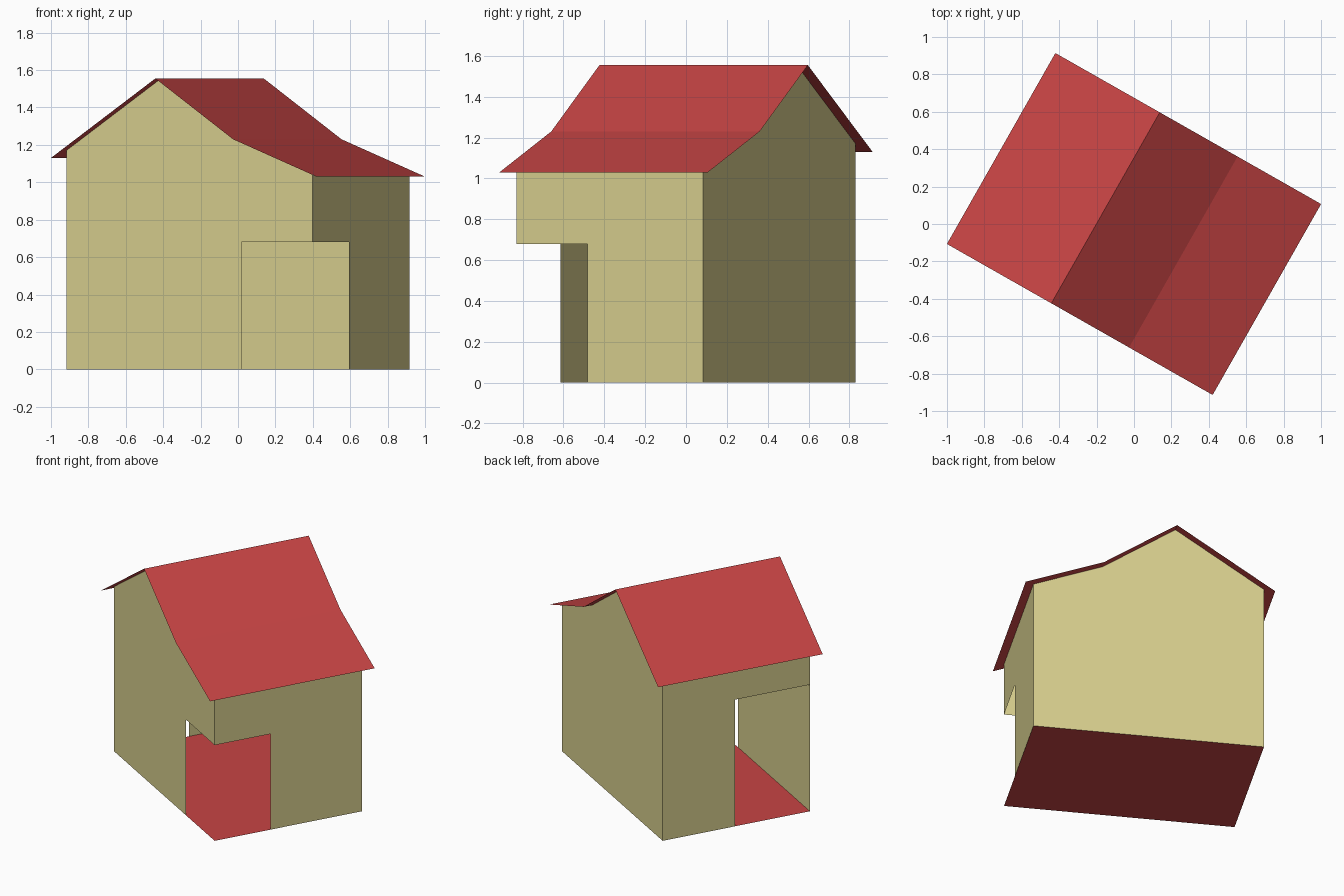
import bpy
import math
from mathutils import Matrix, Vector

cube = bpy.data.objects.get("Cube")
if cube:
    bpy.data.objects.remove(cube, do_unlink=True)


def material(name, srgb):
    rgba = [(c / 255) ** 2.2 for c in srgb] + [1.0]
    mat = bpy.data.materials.new(name)
    mat.use_nodes = True
    mat.diffuse_color = rgba
    bsdf = mat.node_tree.nodes["Principled BSDF"]
    bsdf.inputs["Base Color"].default_value = rgba
    return mat


cream = material("cream_wall", (215, 206, 141))
red = material("red_tile", (198, 70, 70))

# The whole house is turned about the vertical axis
TURN = Matrix.Rotation(math.radians(-29.6), 4, "Z")

# Half sizes of walls and roof: across the gable, then along the ridge
WALL_X, WALL_Y = 0.755, 0.525
ROOF_X, ROOF_Y = 0.817, 0.587

# Roof profile from the left eave over the ridge and kink to the right eave
ROOF = [(-ROOF_X, 1.13), (-0.175, 1.555), (0.303, 1.23), (ROOF_X, 1.03)]


def roof_height(x):
    for (x0, z0), (x1, z1) in zip(ROOF, ROOF[1:]):
        if x0 <= x <= x1:
            return z0 + (z1 - z0) * (x - x0) / (x1 - x0)


def sheet(name, verts, faces, mat):
    mesh = bpy.data.meshes.new(name)
    mesh.from_pydata([TURN @ Vector(v) for v in verts], [], faces)
    mesh.materials.append(mat)
    obj = bpy.data.objects.new(name, mesh)
    bpy.context.scene.collection.objects.link(obj)
    return obj


def panel(name, outline, place, mat, flip=False):
    """One flat face; place maps a 2D outline point into the house."""
    verts = [place(a, b) for a, b in outline]
    if flip:
        verts.reverse()
    sheet(name, verts, [range(len(verts))], mat)


# Roof: thin folded sheet, overhanging all walls
n = len(ROOF)
roof_verts = [(x, y, z) for y in (-ROOF_Y, ROOF_Y) for x, z in ROOF]
sheet("roof", roof_verts,
      [(i, i + 1, i + 1 + n, i + n) for i in range(n - 1)], red)

# Floor
panel("floor", [(-WALL_X, -WALL_Y), (WALL_X, -WALL_Y),
                (WALL_X, WALL_Y), (-WALL_X, WALL_Y)],
      lambda x, y: (x, y, 0), red)

# Gable walls, following the roof; the front one has an open corner
left_top, right_top = roof_height(-WALL_X), roof_height(WALL_X)
gable_top = [(WALL_X, right_top), ROOF[2], ROOF[1], (-WALL_X, left_top)]
PORCH_X, PORCH_Y, PORCH_Z = 0.321, -0.126, 0.68
panel("front_gable_wall",
      [(-WALL_X, 0), (PORCH_X, 0), (PORCH_X, PORCH_Z), (WALL_X, PORCH_Z)]
      + gable_top, lambda x, z: (x, -WALL_Y, z), cream)
panel("back_gable_wall", [(-WALL_X, 0), (WALL_X, 0)] + gable_top,
      lambda x, z: (x, WALL_Y, z), cream, flip=True)


# Side walls, each open from the front corner up to a lintel
def side_wall(name, x, open_y, open_z, top):
    panel(name, [(open_y, 0), (WALL_Y, 0), (WALL_Y, top), (-WALL_Y, top),
                 (-WALL_Y, open_z), (open_y, open_z)],
          lambda y, z: (x, y, z), cream, flip=x < 0)


side_wall("right_wall", WALL_X, PORCH_Y, PORCH_Z, right_top)
side_wall("left_wall", -WALL_X, 0.01, 0.9, left_top)
